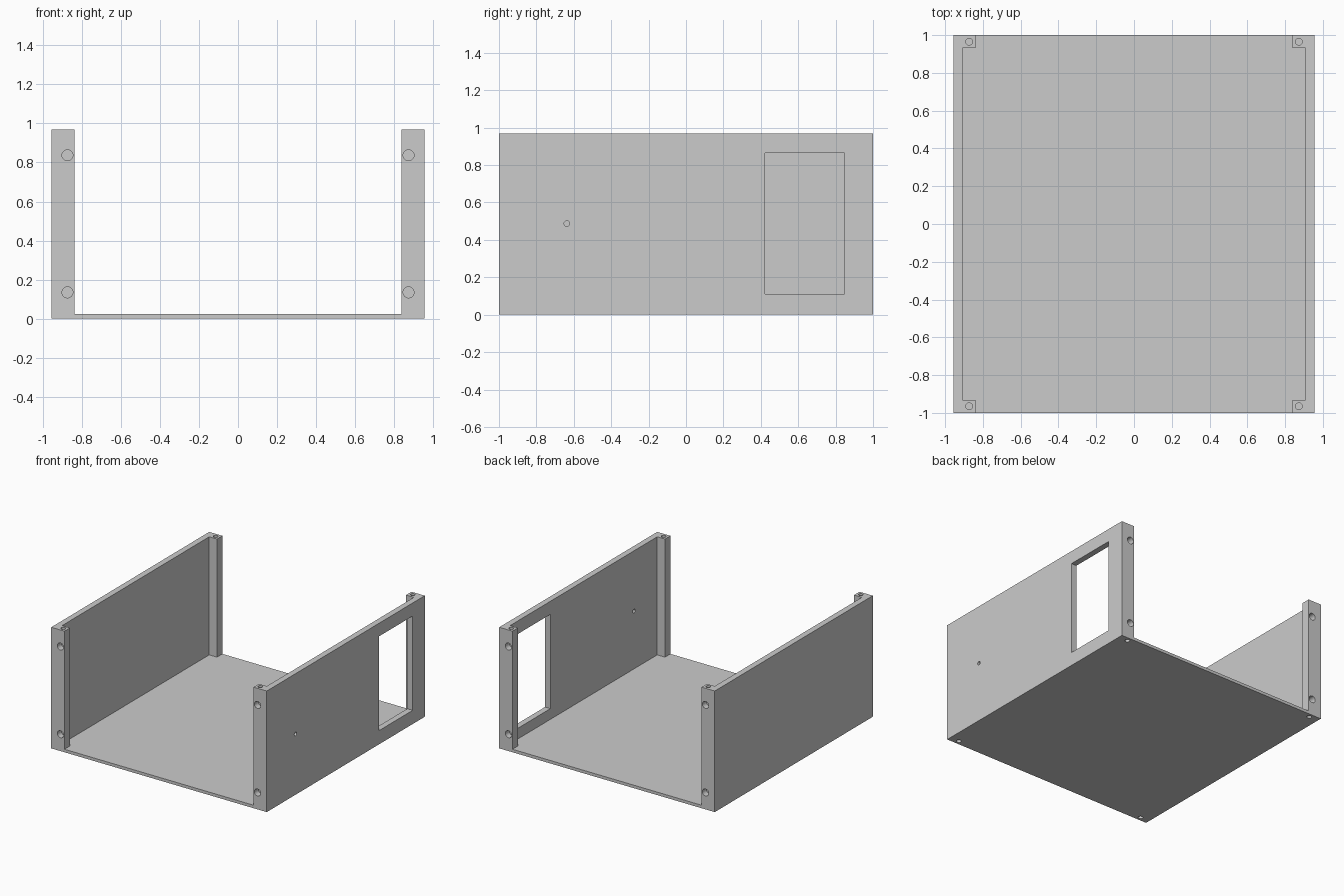
import bpy
from math import pi

if "Cube" in bpy.data.objects:
    bpy.data.objects.remove(bpy.data.objects["Cube"])

# Overall sizes
HALF_X, HALF_Y, HEIGHT = 0.955, 1.0, 0.97
FLOOR = 0.024
WALL_X = 0.907               # inner face of the side walls
POST_X, POST_Y = 0.838, 0.931  # inner corner of the posts

grey = bpy.data.materials.new("grey_plastic")
grey.use_nodes = True
COLOUR = (0.6, 0.6, 0.6, 1)
grey.diffuse_color = COLOUR
grey.node_tree.nodes["Principled BSDF"].inputs["Base Color"].default_value = COLOUR


def prism(name, outline, z0, z1):
    """Closed solid from a counter-clockwise outline."""
    n = len(outline)
    verts = [(x, y, z) for z in (z0, z1) for x, y in outline]
    faces = [tuple(reversed(range(n))), tuple(range(n, 2 * n))]
    faces += [(i, (i + 1) % n, (i + 1) % n + n, i + n) for i in range(n)]
    mesh = bpy.data.meshes.new(name)
    mesh.from_pydata(verts, [], faces)
    mesh.materials.append(grey)
    obj = bpy.data.objects.new(name, mesh)
    bpy.context.collection.objects.link(obj)
    return obj


def box(name, x0, x1, y0, y1, z0, z1):
    return prism(name, [(x0, y0), (x1, y0), (x1, y1), (x0, y1)], z0, z1)


def drill(name, radius, depth, location, rotation=(0, 0, 0)):
    bpy.ops.mesh.primitive_cylinder_add(vertices=32, radius=radius, depth=depth,
                                        location=location, rotation=rotation)
    obj = bpy.context.object
    obj.name = name
    obj.data.materials.append(grey)
    return obj


def cut(body, cutter):
    cutter.hide_render = True
    mod = body.modifiers.new("cut", "BOOLEAN")
    mod.operation = "DIFFERENCE"
    mod.solver = "EXACT"
    mod.object = cutter
    bpy.context.view_layer.objects.active = body
    bpy.ops.object.modifier_apply(modifier=mod.name)
    bpy.data.objects.remove(cutter)


# Solid block that becomes floor, two walls and four corner posts
case = box("open_case", -HALF_X, HALF_X, -HALF_Y, HALF_Y, 0, HEIGHT)

# Cross-shaped cavity: open front, back and top, posts left in the corners
end = HALF_Y + 0.1
quarter = [(WALL_X, POST_Y), (POST_X, POST_Y), (POST_X, end)]
right = quarter + [(-x, y) for x, y in reversed(quarter)]
cross = right + [(-x, -y) for x, y in right]
cut(case, prism("cavity_cutter", cross, FLOOR, HEIGHT + 0.1))

# Window and small hole in the left wall
cut(case, box("window_cutter", 0.88, 1.0, 0.422, 0.847, 0.11, 0.865))
cut(case, drill("cable_hole_cutter", 0.015, 0.12, (0.93, -0.637, 0.487), (0, pi / 2, 0)))

# Blind screw holes in the posts: front and back faces, then top and bottom ends
for sx in (-1, 1):
    for sy in (-1, 1):
        for z in (0.135, 0.837):
            cut(case, drill("face_screw_cutter", 0.028, 0.1,
                            (sx * 0.873, sy * HALF_Y, z), (pi / 2, 0, 0)))
        for z in (0, HEIGHT):
            cut(case, drill("end_screw_cutter", 0.018, 0.16, (sx * 0.873, sy * 0.965, z)))

# Smooth hole walls, crisp edges elsewhere
bpy.ops.object.select_all(action="DESELECT")
case.select_set(True)
bpy.context.view_layer.objects.active = case
bpy.ops.object.shade_smooth_by_angle(angle=pi / 6)
